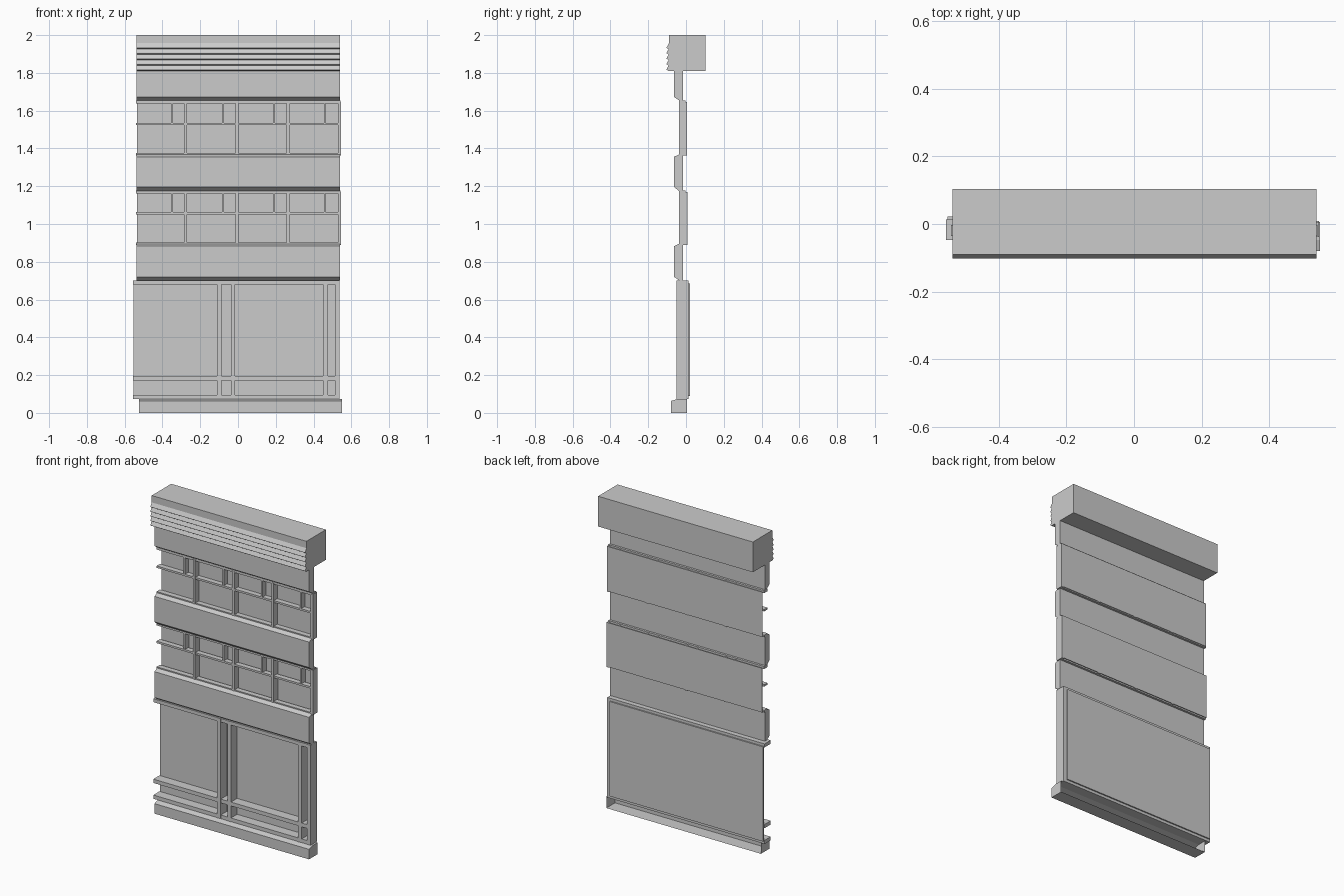
import bpy, bmesh

if "Cube" in bpy.data.objects:
    bpy.data.objects.remove(bpy.data.objects["Cube"])


def make_object(name, bm):
    bmesh.ops.recalc_face_normals(bm, faces=bm.faces)
    mesh = bpy.data.meshes.new(name)
    bm.to_mesh(mesh)
    bm.free()
    obj = bpy.data.objects.new(name, mesh)
    bpy.context.collection.objects.link(obj)
    return obj


def extrude_profile(name, profile, x0, x1):
    """Sweep a closed (y, z) profile along x."""
    bm = bmesh.new()
    face = bm.faces.new([bm.verts.new((x0, y, z)) for y, z in profile])
    moved = bmesh.ops.extrude_face_region(bm, geom=[face])["geom"]
    verts = [v for v in moved if isinstance(v, bmesh.types.BMVert)]
    bmesh.ops.translate(bm, verts=verts, vec=(x1 - x0, 0, 0))
    return make_object(name, bm)


def box(name, x0, x1, y0, y1, z0, z1):
    return extrude_profile(name, [(y0, z0), (y1, z0), (y1, z1), (y0, z1)], x0, x1)


L, R = -0.537, 0.539

# Cornice with five sawtooth mouldings on its front
cornice = [(0.103, 1.81), (0.103, 2.0), (-0.09, 2.0), (-0.09, 1.957)]
for i in range(5):
    peak = 1.936 - 0.029 * i
    cornice += [(-0.102, peak), (-0.102, peak - 0.004), (-0.092, peak - 0.01)]
cornice[-1] = (-0.092, 1.81)
extrude_profile("cornice", cornice, L, R)

# Spandrel bands with sloping sill and chamfered underside
extrude_profile("spandrel_top", [(-0.017, 1.655), (-0.017, 1.81), (-0.063, 1.81),
                                 (-0.063, 1.672), (-0.037, 1.655)], L, R)
for name, z0, z1, cut in (("spandrel_middle", 1.174, 1.368, 0.022),
                          ("spandrel_lower", 0.702, 0.895, 0.018)):
    extrude_profile(name, [(-0.017, z0), (-0.017, z1), (-0.037, z1), (-0.063, z1 - 0.012),
                           (-0.063, z0 + cut), (-0.037, z0)], L, R)

# Upper window rows: back pane, rails and mullions
for row, z0, z1, back in (("upper", 1.362, 1.655, 0.006), ("middle", 0.889, 1.178, 0.009)):
    rail = z0 + 0.162
    box(f"{row}_pane", L + 0.002, 0.544, back - 0.004, back, z0 + 0.003, z1 - 0.008)
    for part, a, b in (("bottom_rail", z0, z0 + 0.013), ("transom", rail, rail + 0.012),
                       ("top_rail", z1 - 0.016, z1)):
        box(f"{row}_{part}", -0.541, 0.543, -0.036, -0.003, a, b)
    for i in range(4):
        x = -0.279 + 0.2725 * i
        box(f"{row}_mullion_{i}", x - 0.008, x + 0.008, -0.038, back, z0, z1 - 0.008)
        x = -0.349 + 0.2695 * i
        box(f"{row}_small_mullion_{i}", x - 0.005, x + 0.005, -0.035, back - 0.002, rail, z1 - 0.008)

# Shopfront: glazing panel, posts and rails
box("shop_glazing", -0.552, 0.515, 0.014, 0.022, 0.09, 0.685)
for i, (a, b) in enumerate(((-0.111, -0.087), (-0.038, -0.016), (0.451, 0.476), (0.513, 0.538))):
    box(f"shop_post_{i}", a, b, -0.049, 0.014, 0.073, 0.702)
for part, a, b in (("bottom_rail", 0.073, 0.096), ("middle_rail", 0.172, 0.196), ("top_rail", 0.68, 0.702)):
    box(f"shop_{part}", -0.556, 0.53, -0.047, 0.014, a, b)

# Plinth: hollow box, open at the back
plinth = extrude_profile("plinth", [(0.006, 0.0), (0.006, 0.073), (-0.048, 0.073),
                                    (-0.08, 0.063), (-0.08, 0.0)], -0.525, 0.55)
bm = bmesh.new()
bm.from_mesh(plinth.data)
rear = [f for f in bm.faces if all(abs(v.co.y - 0.006) < 1e-4 for v in f.verts)]
bmesh.ops.delete(bm, geom=rear, context="FACES_ONLY")
bm.to_mesh(plinth.data)
bm.free()
